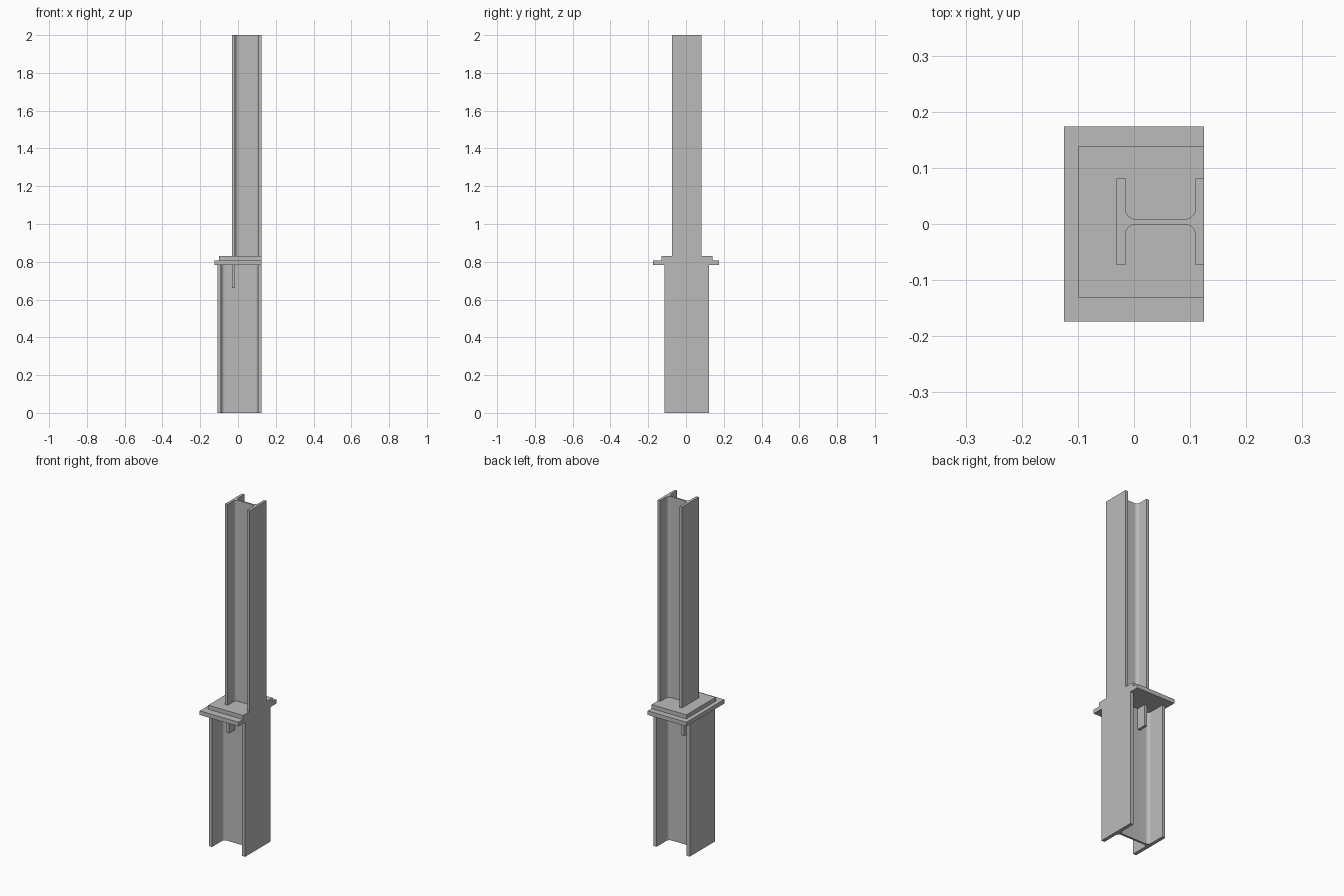
import bpy, bmesh
from math import sin, cos, pi, radians

old = bpy.data.objects.get("Cube")
if old:
    bpy.data.objects.remove(old, do_unlink=True)

steel = bpy.data.materials.new("grey steel")
steel.use_nodes = True
GREY = (0.5, 0.5, 0.5, 1)
steel.diffuse_color = GREY
steel.node_tree.nodes["Principled BSDF"].inputs["Base Color"].default_value = GREY

EDGE = 0.125   # flush face shared by the columns and plates
MID = 0.004    # y of the web centreline


def extrude(name, outline, z0, z1, smooth=False):
    """Extrude a closed xy outline from z0 to z1."""
    bm = bmesh.new()
    base = bm.faces.new([bm.verts.new((x, y, z0)) for x, y in outline])
    top = bmesh.ops.extrude_face_region(bm, geom=[base])["geom"]
    verts = [v for v in top if isinstance(v, bmesh.types.BMVert)]
    bmesh.ops.translate(bm, verts=verts, vec=(0, 0, z1 - z0))
    bmesh.ops.recalc_face_normals(bm, faces=bm.faces)
    mesh = bpy.data.meshes.new(name)
    bm.to_mesh(mesh)
    bm.free()
    mesh.materials.append(steel)
    obj = bpy.data.objects.new(name, mesh)
    bpy.context.collection.objects.link(obj)
    if smooth:
        bpy.ops.object.select_all(action="DESELECT")
        obj.select_set(True)
        bpy.context.view_layer.objects.active = obj
        bpy.ops.object.shade_smooth_by_angle(angle=radians(30))
    return obj


def box(name, x0, x1, y0, y1, z0, z1):
    return extrude(name, [(x0, y0), (x1, y0), (x1, y1), (x0, y1)], z0, z1)


def h_column(name, depth, width, flange, web, root, z0, z1):
    """H section with rounded roots, flush with EDGE."""
    inner, half = depth / 2 - flange, web / 2
    # One quarter, from the web fillet out to the flange corner
    quarter = []
    for i in range(9):
        a = pi / 2 * i / 8
        quarter.append((inner - root + root * sin(a), half + root - root * cos(a)))
    quarter += [(inner, width / 2), (depth / 2, width / 2)]
    outline = []
    for sx, sy in ((1, 1), (1, -1), (-1, -1), (-1, 1)):
        pts = quarter if sx * sy > 0 else quarter[::-1]
        outline += [(EDGE - depth / 2 + sx * x, MID + sy * y) for x, y in pts]
    return extrude(name, outline, z0, z1, True)


# Columns
h_column("lower_column", 0.234, 0.233, 0.02, 0.0125, 0.02, 0, 0.783)
h_column("upper_column", 0.156, 0.155, 0.0155, 0.0095, 0.0187, 0.83, 2)

# Connection plates
box("cap_plate", -0.125, EDGE, -0.174, 0.174, 0.783, 0.807)
box("base_plate", -0.1, EDGE, MID - 0.135, MID + 0.135, 0.807, 0.83)

# Stiffeners under the upper column's inner flange, on both sides of the web
for name, side in (("front_stiffener", -1), ("back_stiffener", 1)):
    ys = sorted((MID + side * 0.005, MID + side * 0.062))
    box(name, -0.032, -0.0165, ys[0], ys[1], 0.66, 0.783)
